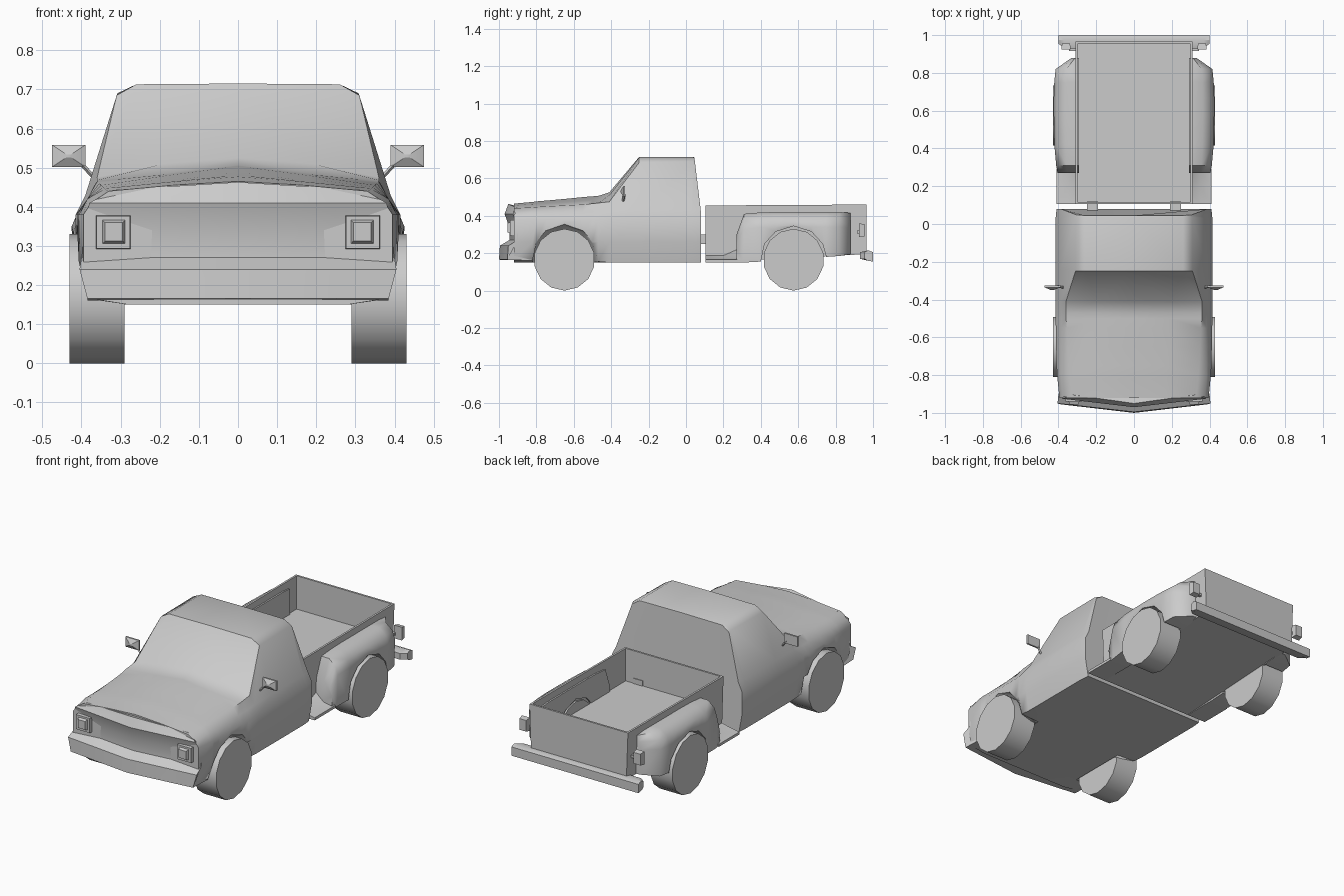
import bpy, bmesh, math
from mathutils import Vector

cube = bpy.data.objects.get("Cube")
if cube:
    bpy.data.objects.remove(cube, do_unlink=True)

grey = bpy.data.materials.new("plain_grey")
grey.use_nodes = True
grey.diffuse_color = (0.6, 0.6, 0.6, 1)
bsdf = next(n for n in grey.node_tree.nodes if n.type == 'BSDF_PRINCIPLED')
bsdf.inputs["Base Color"].default_value = grey.diffuse_color


def finish(name, bm, mirror=True, angle=38):
    """Turn a bmesh into a smooth-shaded object, mirrored across x."""
    bmesh.ops.remove_doubles(bm, verts=bm.verts, dist=0.0005)
    bmesh.ops.recalc_face_normals(bm, faces=bm.faces)
    mesh = bpy.data.meshes.new(name)
    bm.to_mesh(mesh)
    bm.free()
    for p in mesh.polygons:
        p.use_smooth = True
    mesh.set_sharp_from_angle(angle=math.radians(angle))
    mesh.materials.append(grey)
    ob = bpy.data.objects.new(name, mesh)
    bpy.context.collection.objects.link(ob)
    if mirror:
        ob.modifiers.new("Mirror", 'MIRROR').merge_threshold = 0.001
    return ob


def loft(name, rings, closed=True, first=True, last=True, angle=38):
    """Skin a list of equal-length sections, with optional end caps."""
    bm = bmesh.new()
    rows = [[bm.verts.new(p) for p in r] for r in rings]
    n = len(rows[0])
    for a, b in zip(rows, rows[1:]):
        for i in range(n if closed else n - 1):
            j = (i + 1) % n
            bm.faces.new((a[i], a[j], b[j], b[i]))
    if first:
        bm.faces.new(rows[0])
    if last:
        bm.faces.new(rows[-1])
    return finish(name, bm, angle=angle)


def box(name, lo, hi, mirror=True, taper=None):
    """Box between two corners; taper = (axis, side, scale) shrinks one end."""
    lo, hi = Vector(lo), Vector(hi)
    mid, size = (lo + hi) / 2, hi - lo
    bm = bmesh.new()
    bmesh.ops.create_cube(bm, size=1)
    for v in bm.verts:
        if taper and v.co[taper[0]] * taper[1] > 0:
            for k in range(3):
                if k != taper[0]:
                    v.co[k] *= taper[2]
        v.co = mid + Vector(a * b for a, b in zip(v.co, size))
    return finish(name, bm, mirror, angle=25)


# Cab and hood: half sections from the floor centre to the roof centre
def cab_section(y, arch, side, belt, edge, top, vee=0.0, lean=0.0):
    pts = [(0, 0.15), (0.28, 0.15), (side - 0.02, arch),
           (side, max(0.26, arch + 0.01)), (side, 0.38), belt, edge, top, (0, top[1] + vee)]
    return [(x, y + lean * max(0, z - 0.42), z) for x, z in pts]


hood_belt = (0.385, 0.42)
cab = [
    cab_section(-0.92, 0.165, 0.395, (0.375, 0.41), (0.33, 0.44), (0.17, 0.455), 0.01),
    cab_section(-0.82, 0.165, 0.405, hood_belt, (0.34, 0.445), (0.17, 0.462), 0.012),
    cab_section(-0.80, 0.25, 0.407, hood_belt, (0.34, 0.447), (0.17, 0.464), 0.013),
    cab_section(-0.75, 0.31, 0.41, hood_belt, (0.345, 0.45), (0.17, 0.466), 0.015),
    cab_section(-0.65, 0.345, 0.412, hood_belt, (0.35, 0.455), (0.18, 0.472), 0.018),
    cab_section(-0.55, 0.31, 0.414, hood_belt, (0.355, 0.46), (0.18, 0.48), 0.02),
    cab_section(-0.50, 0.25, 0.415, hood_belt, (0.36, 0.465), (0.18, 0.483), 0.021),
    cab_section(-0.47, 0.155, 0.415, hood_belt, (0.36, 0.468), (0.18, 0.485), 0.021),
    cab_section(-0.41, 0.15, 0.415, (0.39, 0.43), (0.36, 0.475), (0.19, 0.51), 0.015),
    cab_section(-0.25, 0.15, 0.415, (0.39, 0.43), (0.31, 0.685), (0.26, 0.713), 0.002),
    cab_section(0.03, 0.15, 0.415, (0.39, 0.43), (0.308, 0.69), (0.26, 0.713), 0.002, 0.02),
    cab_section(0.08, 0.15, 0.41, (0.385, 0.43), (0.306, 0.68), (0.26, 0.71), 0.002, -0.12),
]
loft("cab_body", cab, closed=False, angle=50)

# Front fascia: grille and bumper profile (y, z, half width) swept in a shallow V
fascia = [(-0.95, 0.463, 0.32), (-0.97, 0.41, 0.38), (-0.945, 0.34, 0.395),
          (-0.945, 0.27, 0.40), (-0.995, 0.24, 0.405), (-1.0, 0.165, 0.385),
          (-0.82, 0.16, 0.385), (-0.82, 0.43, 0.32)]
sweep = [[(w * t, y + (0.045 * t if y < -0.9 else 0), z - (0.02 * t if z > 0.45 else 0))
          for y, z, w in fascia] for t in (0, 0.65, 1)]
loft("front_fascia", sweep, first=False, angle=45)

# Headlights: frame with a raised tapered lens
box("headlight_frame", (0.272, -0.94, 0.29), (0.365, -0.87, 0.38), taper=(1, -1, 0.92))
box("headlight_lens", (0.285, -0.955, 0.302), (0.35, -0.93, 0.37), taper=(1, -1, 0.7))

# Door mirrors: pyramid-backed plate on a thin arm
box("mirror_plate", (0.39, -0.335, 0.502), (0.475, -0.325, 0.558))
box("mirror_back", (0.39, -0.35, 0.502), (0.475, -0.335, 0.558), taper=(1, -1, 0.15))
arm = [[(x, y + dy, z + dz) for dy, dz in ((-.007, 0), (0, .008), (.007, 0), (0, -.008))]
       for x, y, z in ((0.35, -0.34, 0.455), (0.405, -0.33, 0.515))]
loft("mirror_arm", arm)

# Cargo bed: open tub with a sunken floor
bm = bmesh.new()
bmesh.ops.create_cube(bm, size=1)
for v in bm.verts:
    rear, up = v.co.y > 0, v.co.z > 0
    v.co = (math.copysign(0.31 if up else 0.30, v.co.x), 0.965 if rear else 0.105,
            (0.46 if rear else 0.455) if up else (0.195 if rear else 0.15))
bm.normal_update()
lid = max(bm.faces, key=lambda f: f.calc_center_median().z)
bmesh.ops.inset_region(bm, faces=[lid], thickness=0.016)
well = bmesh.ops.extrude_discrete_faces(bm, faces=[lid])["faces"][0]
for v in well.verts:
    v.co.z = 0.27
finish("cargo_bed", bm, mirror=False, angle=30)

# Rear fenders: (y, outer x, top z, lower edge z)
stations = [(0.27, 0.405, 0.30, 0.15), (0.31, 0.412, 0.41, 0.15), (0.40, 0.42, 0.418, 0.155),
            (0.42, 0.421, 0.418, 0.25), (0.48, 0.423, 0.42, 0.315), (0.575, 0.425, 0.42, 0.345),
            (0.67, 0.425, 0.42, 0.315), (0.73, 0.423, 0.42, 0.25), (0.75, 0.422, 0.42, 0.18),
            (0.82, 0.415, 0.42, 0.185), (0.88, 0.33, 0.415, 0.195)]
fender = [[(0.29, y, top), (x - (x - 0.29) * 0.45, y, top), (x - 0.015, y, top - 0.035),
           (x, y, top - 0.08 if top - 0.08 > low else low + 0.005), (x - 0.005, y, low),
           (0.29, y, low)] for y, x, top, low in stations]
loft("rear_fender", fender, angle=50)

# Side steps curving up toward the bed
step = [[(0.29, y, 0.15), (0.41, y, 0.15), (0.41, y, 0.165), (0.35, y, 0.175), (0.29, y, h)]
        for y, h in ((0.105, 0.19), (0.2, 0.19), (0.29, 0.23))]
loft("side_step", step)

# Rear bumper, tail lamps and the link between cab and bed
bumper = [[(x, y, z) for y, z in ((front, 0.17), (front, 0.205), (0.975, 0.215),
                                 (1.0, 0.205), (1.0, 0.155), (0.97, 0.16))]
          for x, front in ((0, 0.93), (0.37, 0.93), (0.40, 0.955))]
loft("rear_bumper", bumper, first=False)
box("tail_lamp", (0.335, 0.925, 0.285), (0.385, 0.955, 0.36), taper=(1, 1, 0.85))
box("tail_lamp_bracket", (0.30, 0.915, 0.305), (0.345, 0.93, 0.32))
box("frame_link", (0.19, 0.06, 0.25), (0.25, 0.12, 0.30))

# Wheels: plain flat-sided drums
for label, y in (("front_wheel", -0.65), ("rear_wheel", 0.575)):
    rings = [[(x, y + 0.163 * math.sin(a), 0.165 - 0.165 * math.cos(a))
              for a in (math.tau * i / 14 for i in range(14))] for x in (0.29, 0.43)]
    loft(label, rings)
